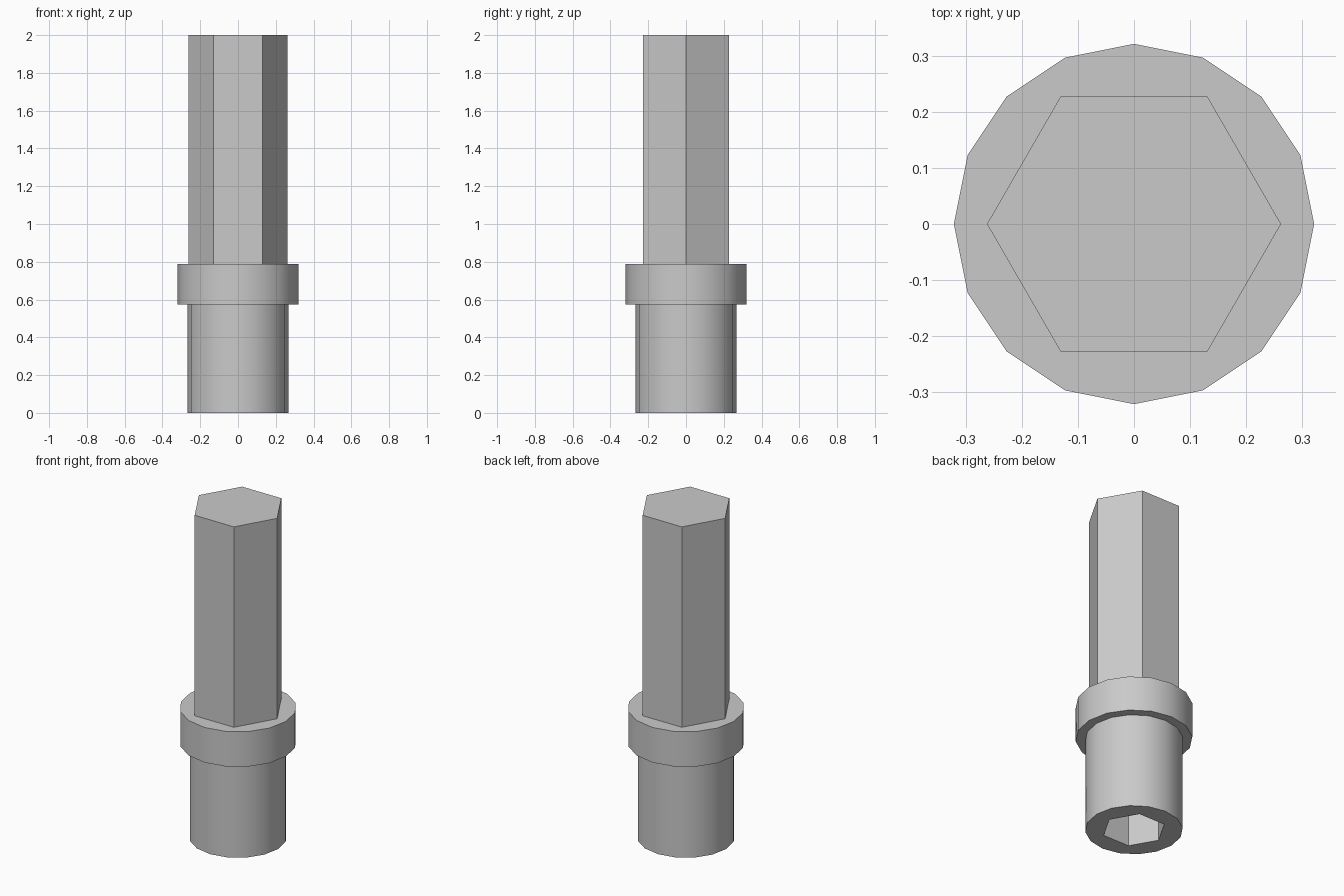
import bpy, bmesh, math

if "Cube" in bpy.data.objects:
    bpy.data.objects.remove(bpy.data.objects["Cube"])

steel = bpy.data.materials.new("steel grey")
steel.diffuse_color = (0.59, 0.59, 0.59, 1)
steel.use_nodes = True
steel.node_tree.nodes["Principled BSDF"].inputs["Base Color"].default_value = steel.diffuse_color


def ring(bm, sides, radius, z):
    """Closed loop of edges; the first corner points along +x."""
    verts = [bm.verts.new((radius * math.cos(2 * math.pi * i / sides),
                           radius * math.sin(2 * math.pi * i / sides), z))
             for i in range(sides)]
    edges = [bm.edges.new((verts[i], verts[(i + 1) % sides])) for i in range(sides)]
    return verts, edges


def wall(bm, a, b):
    """Side faces between two rings with the same number of corners."""
    n = len(a[0])
    for i in range(n):
        j = (i + 1) % n
        bm.faces.new((a[0][i], a[0][j], b[0][j], b[0][i]))


def shoulder(bm, outer, inner, normal_z):
    """Flat face with a hole, between two rings at one height."""
    bmesh.ops.triangle_fill(bm, use_beauty=True, edges=outer[1] + inner[1],
                            normal=(0, 0, normal_z))


def finish(bm, name):
    bm.normal_update()
    mesh = bpy.data.meshes.new(name)
    bm.to_mesh(mesh)
    bm.free()
    obj = bpy.data.objects.new(name, mesh)
    bpy.context.collection.objects.link(obj)
    mesh.materials.append(steel)
    bpy.ops.object.select_all(action='DESELECT')
    obj.select_set(True)
    bpy.context.view_layer.objects.active = obj
    bpy.ops.object.shade_smooth_by_angle(angle=math.radians(30))


SLEEVE_R, COLLAR_R, SHANK_R, SOCKET_R = 0.268, 0.321, 0.262, 0.176
COLLAR_Z, SHANK_Z, TOP_Z, SOCKET_DEPTH = 0.575, 0.787, 2.0, 0.5

bm = bmesh.new()

# sleeve with a hexagonal socket in its underside
floor = ring(bm, 6, SOCKET_R, SOCKET_DEPTH)
mouth = ring(bm, 6, SOCKET_R, 0)
base = ring(bm, 16, SLEEVE_R, 0)
neck = ring(bm, 16, SLEEVE_R, COLLAR_Z)
bm.faces.new(floor[0][::-1])
wall(bm, floor, mouth)
shoulder(bm, base, mouth, -1)
wall(bm, base, neck)

# collar
low = ring(bm, 16, COLLAR_R, COLLAR_Z)
high = ring(bm, 16, COLLAR_R, SHANK_Z)
shoulder(bm, low, neck, -1)
wall(bm, low, high)

# hexagonal shank
foot = ring(bm, 6, SHANK_R, SHANK_Z)
tip = ring(bm, 6, SHANK_R, TOP_Z)
shoulder(bm, high, foot, 1)
wall(bm, foot, tip)
bm.faces.new(tip[0])

bmesh.ops.recalc_face_normals(bm, faces=bm.faces[:])
finish(bm, "hex_socket_bit")
